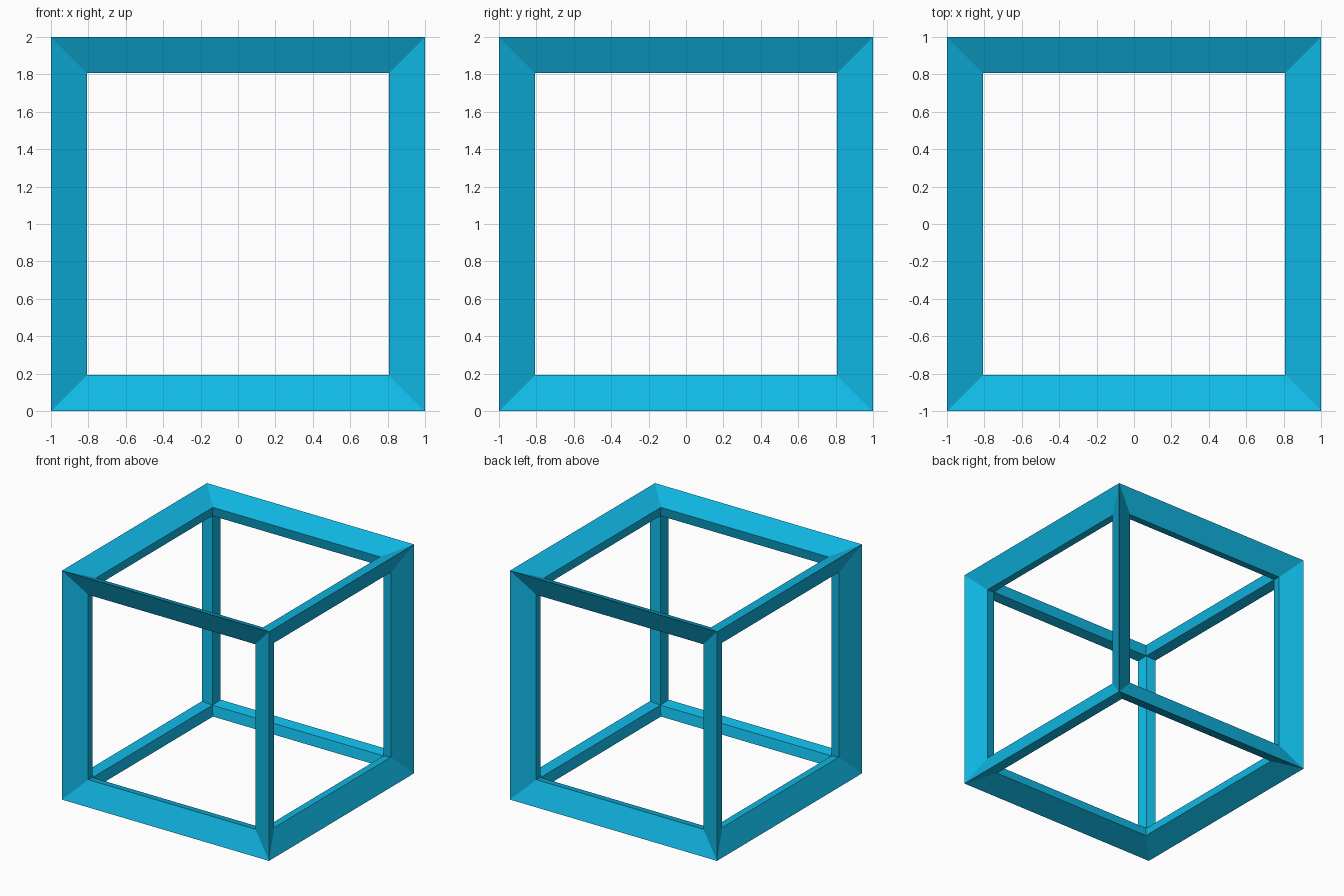
import bpy, math

if "Cube" in bpy.data.objects:
    bpy.data.objects.remove(bpy.data.objects["Cube"])

OUTER = 1.0                            # half size of the finished frame
STRUT = 0.30                           # strut thickness
HALF = OUTER - STRUT / 2 / math.sqrt(3)  # half size of the core cube

# Core cube whose edges become the struts
bpy.ops.mesh.primitive_cube_add(size=2 * HALF, location=(0, 0, OUTER))
frame = bpy.context.object
frame.name = "cube_frame"

# Diamond-section struts mitred at the corners
wire = frame.modifiers.new("struts", 'WIREFRAME')
wire.thickness = STRUT
wire.offset = 0
wire.use_replace = True
wire.use_even_offset = False
wire.use_relative_offset = False

# Cyan finish
mat = bpy.data.materials.new("cyan")
mat.diffuse_color = (0.005, 0.48, 0.78, 1)
mat.use_nodes = True
mat.node_tree.nodes["Principled BSDF"].inputs["Base Color"].default_value = mat.diffuse_color
frame.data.materials.append(mat)
